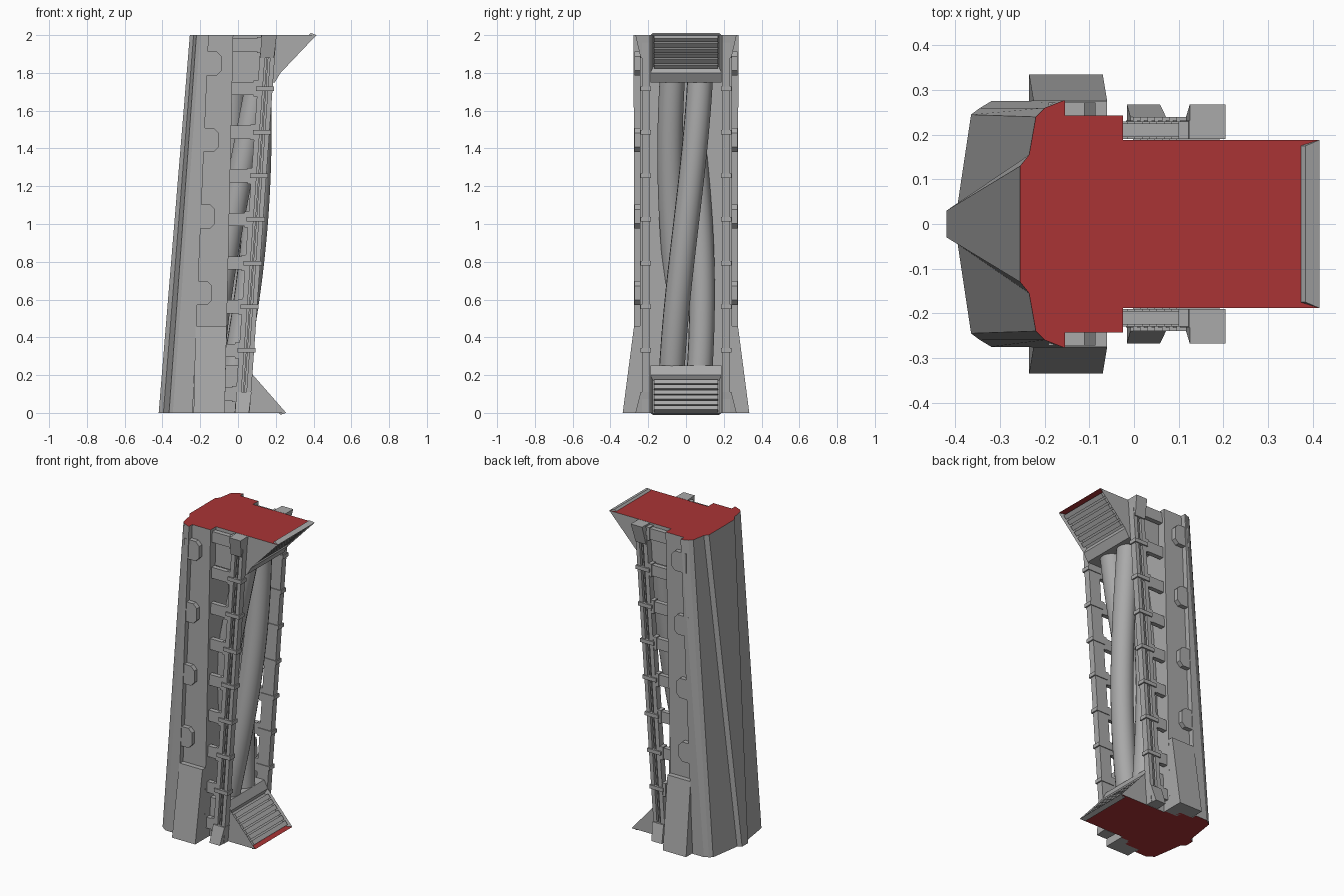
import bpy, bmesh, math
from mathutils import Vector

if "Cube" in bpy.data.objects:
    bpy.data.objects.remove(bpy.data.objects["Cube"])


def material(name, rgb):
    m = bpy.data.materials.new(name)
    m.use_nodes = True
    m.diffuse_color = (*rgb, 1)
    m.node_tree.nodes["Principled BSDF"].inputs["Base Color"].default_value = (*rgb, 1)
    return m


GREY = material("concrete grey", (0.4, 0.4, 0.4))
RED = material("cut end red", (0.4, 0.034, 0.036))


def finish(bm, name, red_ends=False):
    bmesh.ops.recalc_face_normals(bm, faces=bm.faces[:])
    if red_ends:
        for f in bm.faces:
            z = f.calc_center_median().z
            if abs(f.normal.z) > 0.99 and (z < 0.001 or z > 1.999):
                f.material_index = 1
    me = bpy.data.meshes.new(name)
    bm.to_mesh(me)
    bm.free()
    me.materials.append(GREY)
    me.materials.append(RED)
    ob = bpy.data.objects.new(name, me)
    bpy.context.collection.objects.link(ob)
    return ob


def loft(name, rings, red_ends=False):
    """Skin two matching rings of 3D points and cap both ends."""
    bm = bmesh.new()
    a, b = [[bm.verts.new(p) for p in ring] for ring in rings]
    n = len(a)
    for i in range(n):
        j = (i + 1) % n
        bm.faces.new((a[i], a[j], b[j], b[i]))
    bm.faces.new(a)
    bm.faces.new(b)
    return finish(bm, name, red_ends)


def post(name, side, z0, x0, y0, z1, x1, y1):
    """Leaning block with an (x, y) range at each height."""
    def ring(z, x, y):
        return [(x[0], side * y[0], z), (x[1], side * y[0], z),
                (x[1], side * y[1], z), (x[0], side * y[1], z)]
    return loft(name, (ring(z0, x0, y0), ring(z1, x1, y1)))


def prism(name, profile, y0, y1):
    """Extrude an (x, z) profile along y."""
    return loft(name, [[(x, y, z) for x, z in profile] for y in (y0, y1)])


def lerp(a, b, z):
    return a + (b - a) * z / 2


def wall_x(z):
    return lerp(-0.07, -0.025, z)


def rail_x(z):
    return lerp(0.022, 0.163, z)


def panel_x(z):
    return lerp(-0.24, -0.155, z)


# Main leaning shell, with a fold that spreads towards the top
low = [(-.42, .03), (-.395, .045), (-.365, .245), (-.345, .26), (-.32, .275),
       (-.24, .275), (-.24, .243), (-.07, .243)]
high = [(-.255, .13), (-.235, .155), (-.22, .24), (-.2, .26), (-.157, .277),
        (-.155, .277), (-.155, .243), (-.025, .243)]


def full(half, z):
    return [(x, y, z) for x, y in half] + [(x, -y, z) for x, y in reversed(half)]


loft("leaning_shell", (full(low, 0), full(high, 2)), True)


# Wedge housings with a recessed louvre at each end
def vent(name, profile):
    bm = bmesh.new()
    a, b = [[bm.verts.new((x, y, z)) for x, z in profile] for y in (-.188, .188)]
    n = len(profile)
    faces = [bm.faces.new((a[i], a[(i + 1) % n], b[(i + 1) % n], b[i])) for i in range(n)]
    bm.faces.new(a)
    bm.faces.new(b)
    bmesh.ops.recalc_face_normals(bm, faces=bm.faces[:])
    slope = faces[1]
    normal = slope.normal.copy()
    bmesh.ops.inset_region(bm, faces=[slope], thickness=0.018)
    for v in slope.verts:
        v.co -= normal * 0.03
    finish(bm, name + "_housing", True)
    # louvre slats across the recess
    p, q = [Vector((x, 0, z)) for x, z in profile[1:3]]
    along = (q - p).normalized()
    for i in range(6):
        c = p.lerp(q, 0.15 + 0.14 * i)
        pts = [c - along * .014 - normal * .004, c + along * .014 - normal * .004,
               c + along * .012 - normal * .028, c - along * .012 - normal * .028]
        prism(f"{name}_slat_{i + 1}", [(v.x, v.z) for v in pts], -.17, .17)


vent("upper_vent", [(-.03, 2), (.415, 2), (.225, 1.8), (.195, 1.75), (-.035, 1.75)])
vent("lower_vent", [(-.07, 0), (.255, 0), (.08, .2), (.055, .25), (-.066, .25)])

# Three twisted cables in the open channel
for k in range(3):
    cu = bpy.data.curves.new(f"cable_{k + 1}", "CURVE")
    cu.dimensions = "3D"
    cu.bevel_depth = 0.068
    cu.bevel_resolution = 6
    sp = cu.splines.new("POLY")
    steps = 32
    sp.points.add(steps)
    for i, pt in enumerate(sp.points):
        z = 0.2 + 1.6 * i / steps
        ang = math.radians(120 * k + 80 * (z - 1))
        pt.co = (0.08 * (z - 1) + 0.005 + 0.085 * math.cos(ang), 0.085 * math.sin(ang), z, 1)
    sp.use_smooth = True
    cu.materials.append(GREY)
    bpy.context.collection.objects.link(bpy.data.objects.new(f"cable_{k + 1}", cu))

for side, tag in ((1, "left"), (-1, "right")):
    # Flared foot
    post(f"{tag}_foot", side, 0, (-.235, -.07), (.2, .335), .46, (-.225, -.06), (.2, .275))

    # Chamfered tabs along the panel edge
    for i in range(4):
        z = 0.635 + 0.405 * i
        x = panel_x(z)
        h, w, c = 0.063, 0.075, 0.025
        prof = [(x - .03, z - h), (x + w - c, z - h), (x + w, z - h + c),
                (x + w, z + h - c), (x + w - c, z + h), (x - .03, z + h)]
        prism(f"{tag}_tab_{i + 1}", prof, side * .235, side * .272)

    # Leaning rail: back slab and raised ridges with grooves between
    a, b = rail_x(0), rail_x(2)
    for part, lo, hi, y in (("slab", -.04, .04, .213), ("inner_ridge", -.04, -.012, .232),
                            ("middle_ridge", -.003, .006, .226), ("outer_ridge", .015, .04, .232)):
        yr = (.19, y)
        post(f"{tag}_rail_{part}", side, 0, (a + lo, a + hi), yr, 2, (b + lo, b + hi), yr)

    # Rail end blocks
    for part, z0, z1, y0, y1 in (("base", 0, .11, .268, .24), ("head", 1.88, 2, .24, .268)):
        c0, c1 = rail_x(z0), rail_x(z1)
        post(f"{tag}_rail_{part}", side, z0, (c0 - .038, c0 + .036), (.19, y0),
             z1, (c1 - .038, c1 + .042), (.19, y1))

    # Collars around the rail, and rungs tying it to the shell
    for i in range(9):
        z = 0.1 + 0.231 * i
        if 0 < i < 8:
            c, yr = rail_x(z), (.185, .24)
            xr = (c - .048, c + .048)
            post(f"{tag}_collar_{i}", side, z - .012, xr, yr, z + .012, xr, yr)
        xr = (wall_x(z) - .02, rail_x(z) - .03)
        post(f"{tag}_rung_{i + 1}", side, z - .035, xr, (.195, .225), z + .035, xr, (.195, .225))
        xr = (rail_x(z) - .06, rail_x(z) - .035)
        post(f"{tag}_bracket_{i + 1}", side, z - .042, xr, (.19, .23), z + .042, xr, (.19, .23))
